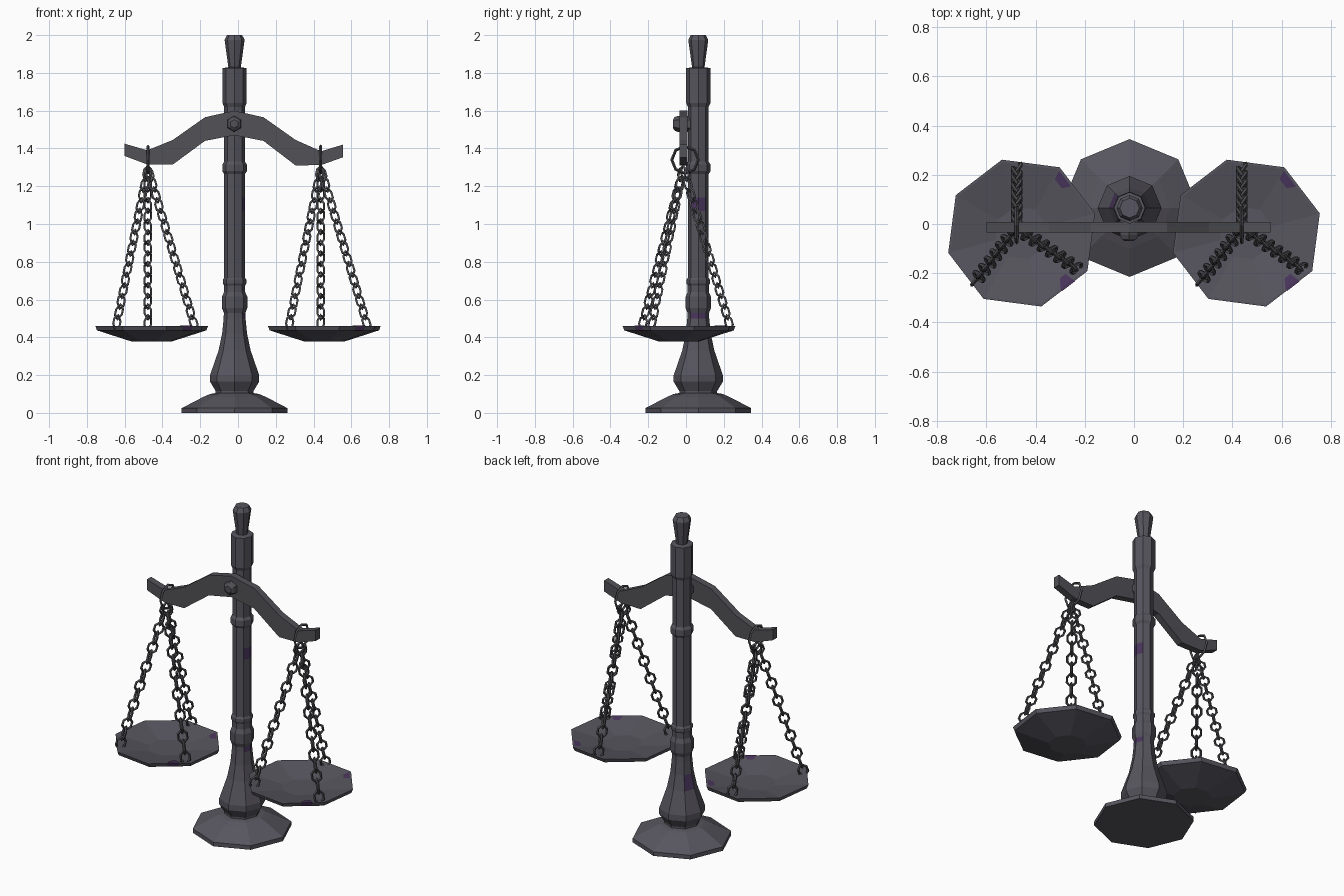
import bpy, bmesh, math
from mathutils import Vector, Matrix

if "Cube" in bpy.data.objects:
    bpy.data.objects.remove(bpy.data.objects["Cube"])


def material(name, rgb):
    m = bpy.data.materials.new(name)
    m.diffuse_color = (*rgb, 1)
    m.use_nodes = True
    m.node_tree.nodes["Principled BSDF"].inputs["Base Color"].default_value = m.diffuse_color
    return m


IRON = material("dark iron", (0.095, 0.091, 0.112))
BEAM = material("beam iron", (0.084, 0.083, 0.094))
CHAIN = material("chain iron", (0.072, 0.071, 0.080))
STAIN = material("purple stain", (0.068, 0.036, 0.110))


def finish(bm, name, *mats, fix_normals=True):
    if fix_normals:
        bmesh.ops.recalc_face_normals(bm, faces=bm.faces)
    me = bpy.data.meshes.new(name)
    bm.to_mesh(me)
    bm.free()
    for m in mats:
        me.materials.append(m)
    ob = bpy.data.objects.new(name, me)
    bpy.context.collection.objects.link(ob)
    return ob


def polar(r, degrees, z):
    a = math.radians(degrees)
    return Vector((r * math.cos(a), r * math.sin(a), z))


def lathe(bm, profile, sides, start, matrix):
    """Spin (radius, height) points; radius 0 makes a closed tip."""
    rings = []
    for r, z in profile:
        n = 1 if r == 0 else sides
        rings.append([bm.verts.new(matrix @ polar(r, start + i * 360 / sides, z))
                      for i in range(n)])
    for a, b in zip(rings, rings[1:]):
        for i in range(sides):
            j = (i + 1) % sides
            quad = [a[i % len(a)], a[j % len(a)], b[j % len(b)], b[i % len(b)]]
            bm.faces.new(list(dict.fromkeys(quad)))


def wire_loop(bm, points, normal, thick):
    """Closed loop of four-sided wire through the points."""
    centre = sum(points, Vector()) / len(points)
    rings = []
    for p in points:
        out = (p - centre).normalized()
        rings.append([bm.verts.new(p + thick * d) for d in (out, normal, -out, -normal)])
    for i, a in enumerate(rings):
        b = rings[(i + 1) % len(rings)]
        for k in range(4):
            bm.faces.new((a[k], a[(k + 1) % 4], b[(k + 1) % 4], b[k]))


# Base and turned column, one eight-sided lathe
CX, CY = -0.018, 0.065
column_profile = [
    (0, 0), (0.28, 0), (0.28, 0.025), (0.165, 0.085), (0.13, 0.1), (0.1, 0.105),
    (0.1, 0.115), (0.13, 0.165), (0.13, 0.2), (0.085, 0.33), (0.066, 0.42),
    (0.058, 0.5), (0.057, 0.53), (0.067, 0.555), (0.067, 0.615), (0.056, 0.64),
    (0.056, 0.675), (0.062, 0.685), (0.062, 0.705), (0.055, 0.715),
    (0.055, 1.07), (0.055, 1.14), (0.055, 1.265), (0.065, 1.28), (0.065, 1.315),
    (0.055, 1.33), (0.055, 1.62), (0.064, 1.64), (0.064, 1.825), (0.033, 1.83),
    (0.053, 1.975), (0.04, 2.0), (0, 2.0)]
bm = bmesh.new()
lathe(bm, column_profile, 8, 0, Matrix.Translation((CX, CY, 0)))
for f in bm.faces:  # stains on the right side and at the left of the bulb
    c = f.calc_center_median() - Vector((CX, CY, 0))
    right = c.x > 0.04 and (1.08 < c.z < 1.13 or 0.505 < c.z < 0.525)
    left = c.x < -0.05 and c.y > 0 and 0.34 < c.z < 0.41
    f.material_index = int(right or left)
finish(bm, "column", IRON, STAIN)

# Curved balance beam: matching top and bottom edges
beam_x = [-0.6, -0.48, -0.345, -0.175, -0.02, 0.135, 0.305, 0.44, 0.555]
beam_top = [1.425, 1.39, 1.445, 1.565, 1.6, 1.565, 1.445, 1.385, 1.42]
beam_low = [1.36, 1.315, 1.315, 1.44, 1.47, 1.44, 1.31, 1.312, 1.353]
bm = bmesh.new()
sections = [[bm.verts.new(p) for p in ((x, -0.034, t), (x, 0.008, t), (x, 0.008, b), (x, -0.034, b))]
            for x, t, b in zip(beam_x, beam_top, beam_low)]
for a, b in zip(sections, sections[1:]):
    for k in range(4):
        bm.faces.new((a[k], a[(k + 1) % 4], b[(k + 1) % 4], b[k]))
bm.faces.new(sections[0])
bm.faces.new(sections[-1])
finish(bm, "beam", BEAM)

# Domed hexagonal pivot bolt through the beam into the column
bm = bmesh.new()
bolt_matrix = Matrix.Translation((-0.02, 0, 1.53)) @ Matrix.Rotation(math.pi / 2, 4, 'X')
lathe(bm, [(0, -0.03), (0.042, -0.03), (0.042, 0.045), (0.036, 0.06), (0.022, 0.069), (0, 0.069)],
      6, 30, bolt_matrix)
finish(bm, "pivot_bolt", BEAM)


def hanging_ring(name, x):
    bm = bmesh.new()
    pts = [Vector((x, -0.005 + 0.07 * math.sin(a), 1.34 + 0.072 * math.cos(a)))
           for a in (i * math.tau / 8 for i in range(8))]
    wire_loop(bm, pts, Vector((1, 0, 0)), 0.008)
    finish(bm, name, CHAIN)


def chain(name, start, end, links=15):
    """Long pointed six-sided links, each turned a quarter from the last."""
    bm = bmesh.new()
    axis = (end - start).normalized()
    side = axis.cross(Vector((0, 1, 0))).normalized()
    other = axis.cross(side)
    d1, d2 = (side + other).normalized(), (side - other).normalized()
    step = (end - start) / links
    half, wide = step.length * 0.5 + 0.012, 0.025
    for i in range(links):
        c = start + step * (i + 0.5)
        u, n = (d1, d2) if i % 2 else (d2, d1)
        shape = [(0, 1), (1, 0.35), (1, -0.35), (0, -1), (-1, -0.35), (-1, 0.35)]
        wire_loop(bm, [c + u * wide * p + axis * half * q for p, q in shape], n, 0.0075)
    finish(bm, name, CHAIN)


def pan(name, x):
    place = Matrix.Translation((x, -0.037, 0))
    bm = bmesh.new()
    lathe(bm, [(0, 0.377), (0.107, 0.377), (0.3, 0.437), (0.309, 0.46), (0.299, 0.46),
               (0.11, 0.425), (0, 0.425)], 8, 15, place)
    finish(bm, name, IRON)
    # thin stains along the edge of two dish facets, one running over the rim
    bm = bmesh.new()
    for first, lo, hi, over in ((15, 0.62, 0.98, False), (-75, 0.45, 0.72, True)):
        def edge(r, z, t):
            return polar(r, first, z).lerp(polar(r, first + 45, z), t)
        outer = 0.309 if over else 0.299
        inner = [edge(0.235, 0.4505, t) for t in (hi - 0.03, lo + 0.2)]
        lip = [edge(0.298, 0.462, lo), edge(0.298, 0.462, hi)]
        bm.faces.new([bm.verts.new(place @ p) for p in lip + [inner[0].lerp(lip[1], 0.4),
                                                              inner[1].lerp(lip[0], 0.4)]])
        if over:
            top = [edge(outer + 0.002, 0.462, t) for t in (lo, hi)]
            low = [edge(0.302, 0.437, t) for t in (hi, lo)]
            bm.faces.new([bm.verts.new(place @ p) for p in (lip[0], top[0], top[1], lip[1])])
            bm.faces.new([bm.verts.new(place @ p) for p in (top[0], low[1], low[0], top[1])])
    finish(bm, name + "_stains", STAIN, fix_normals=False)


# The two hanging pans with their rings and chains
for label, pan_x, ring_x in (("left", -0.457, -0.477), ("right", 0.457, 0.438)):
    pan(label + "_pan", pan_x)
    hanging_ring(label + "_ring", ring_x)
    top = Vector((ring_x, -0.015, 1.295))
    for spot, dx, y in (("back", 0, 0.235), ("outer", -0.17, -0.235), ("inner", 0.25, -0.185)):
        chain(f"{label}_{spot}_chain", top, Vector((ring_x + dx, y, 0.45)))
